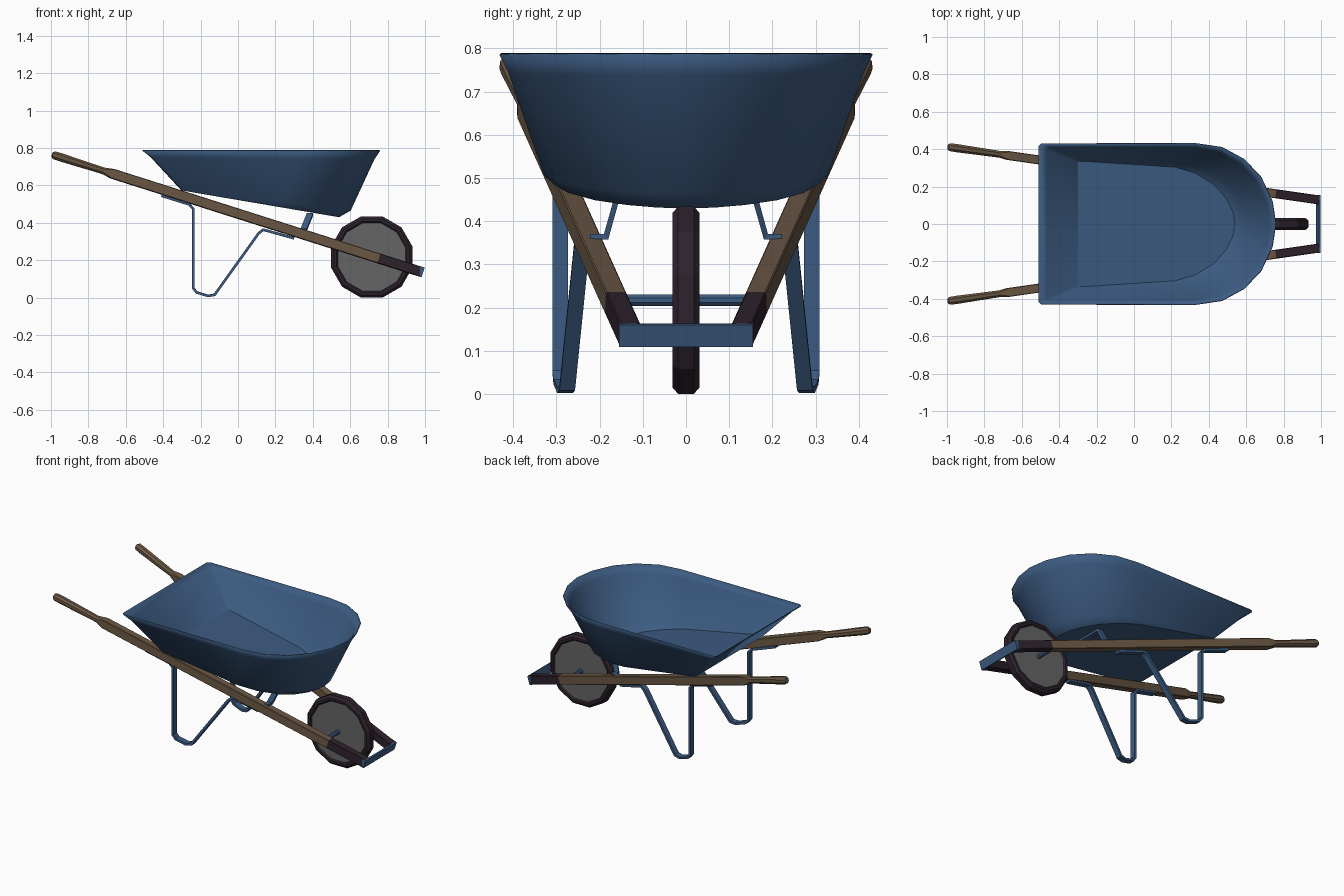
import bpy, bmesh, math
from mathutils import Vector

if "Cube" in bpy.data.objects:
    bpy.data.objects.remove(bpy.data.objects["Cube"])


def material(name, rgb):
    m = bpy.data.materials.new(name)
    m.diffuse_color = (*rgb, 1)
    m.use_nodes = True
    m.node_tree.nodes["Principled BSDF"].inputs["Base Color"].default_value = m.diffuse_color
    return m


BLUE = material("blue paint", (0.045, 0.105, 0.22))
WOOD = material("brown wood", (0.15, 0.10, 0.06))
DARK = material("dark rubber", (0.028, 0.016, 0.026))
GREY = material("grey metal", (0.13, 0.13, 0.13))


def finish(bm, name, mats):
    bmesh.ops.recalc_face_normals(bm, faces=bm.faces)
    me = bpy.data.meshes.new(name)
    bm.to_mesh(me)
    bm.free()
    for m in mats:
        me.materials.append(m)
    ob = bpy.data.objects.new(name, me)
    bpy.context.collection.objects.link(ob)
    return ob


def loft(bm, rings, caps=True, closed=False):
    """Skin a list of equal-length point rings."""
    vs = [[bm.verts.new(p) for p in r] for r in rings]
    n = len(vs[0])
    pairs = list(zip(vs, vs[1:])) + ([(vs[-1], vs[0])] if closed else [])
    for a, b in pairs:
        for i in range(n):
            j = (i + 1) % n
            bm.faces.new((a[i], a[j], b[j], b[i]))
    if caps and not closed:
        bm.faces.new(vs[0])
        bm.faces.new(vs[-1])
    return vs


def strap(name, path, across, width, thick):
    """Flat metal strap bent along a path."""
    pts = [Vector(p) for p in path]
    w = Vector(across).normalized() * width / 2
    rings = []
    for i, p in enumerate(pts):
        a = (p - pts[i - 1]).normalized() if i else None
        b = (pts[i + 1] - p).normalized() if i < len(pts) - 1 else None
        a, b = a or b, b or a
        n = (a + b).cross(w).normalized()
        miter = a.cross(w).normalized().dot(n)
        n *= thick / 2 / max(miter, 0.5)
        rings.append([p + w + n, p - w + n, p - w - n, p + w - n])
    bm = bmesh.new()
    loft(bm, rings)
    return finish(bm, name, [BLUE])


def beam_y(x):
    return 0.27 - 0.143 * x


def beam_z(x):
    return 0.665 - 0.318 * (x + 0.68)


# Long wooden handles: octagonal grip, square beam, dark front end
STATIONS = [(-0.993, .013, .013, .5), (-0.982, .021, .021, .55), (-0.95, .022, .022, .55),
            (-0.72, .018, .018, .55), (-0.67, .024, .0265, .12), (0.75, .024, .0265, .12),
            (0.98, .024, .0265, .12)]
for s, side in ((-1, "right"), (1, "left")):
    d = Vector((1, -0.143 * s, -0.318)).normalized()
    lat = d.cross((0, 0, 1)).normalized()
    up = lat.cross(d)
    rings = []
    for x, w, h, k in STATIONS:
        c = k * w
        o = Vector((x, s * beam_y(x), beam_z(x)))
        prof = [(w, h - c), (w - c, h), (c - w, h), (-w, h - c),
                (-w, c - h), (c - w, -h), (w - c, -h), (w, c - h)]
        rings.append([o + lat * u + up * v for u, v in prof])
    bm = bmesh.new()
    loft(bm, rings)
    for f in bm.faces:
        f.material_index = int(f.calc_center_median().x > 0.76)
    finish(bm, side + "_handle", [WOOD, DARK])

    # Bent leg straps under each beam
    leg = [(-0.41, 0.545), (-0.26, 0.498), (-0.24, 0.475), (-0.24, 0.052), (-0.222, 0.028),
           (-0.16, 0.009), (-0.125, 0.015), (0.11, 0.343), (0.135, 0.363), (0.30, 0.317)]
    strap(side + "_leg", [(x, s * (beam_y(x) - 0.013), z) for x, z in leg],
          (0, 1, 0), 0.036, 0.014)

# Front bracket joining the beam ends
y = 0.15
strap("front_bracket", [(0.945, y, 0.148), (0.985, y, 0.136), (0.985, -y, 0.136),
                        (0.945, -y, 0.148)], (0.3, 0, 0.95), 0.053, 0.01)

# Tray support bridging the two beams
half = [(0.35, 0.222, 0.364), (0.352, 0.185, 0.364), (0.385, 0.162, 0.446)]
strap("tray_support", half + [(x, -y, z) for x, y, z in reversed(half)],
      (1, 0, 0), 0.034, 0.013)

# Tray: rear-square, front-rounded tub with a sloping floor
RIM = [(-.51, .415), (-.495, .43), (.33, .43), (.47, .41),
       (.59, .345), (.68, .25), (.74, .12), (.758, 0)]
FLOOR = [(-.30, .33), (-.28, .337), (.22, .305), (.33, .272),
         (.43, .21), (.495, .135), (.53, .065), (.54, 0)]
columns = []
for (rx, ry), (fx, fy) in zip(RIM, FLOOR):
    rim = Vector((rx, ry, 0.787))
    base = Vector((fx, fy, 0.575 - 0.17 * (fx + 0.3)))
    w = max(0.06, (fx + 0.3) / 0.84)
    bend = base.lerp(rim, 0.28 * w)
    bend.z = base.z + 0.035 * w
    lip = bend.lerp(rim, 0.8)
    lip.z = bend.z + (rim.z - bend.z) * 0.85
    columns.append((base, bend, lip, rim))
flip = Vector((1, -1, 1))
columns += [tuple(p * flip for p in c) for c in reversed(columns[:-1])]
bm = bmesh.new()
vs = loft(bm, list(zip(*columns)), caps=False)
for f in bm.faces:
    f.smooth = True
floor = bm.faces.new(vs[0])
for e in floor.edges:
    e.smooth = False
tray = finish(bm, "tray", [BLUE])
sol = tray.modifiers.new("sheet thickness", "SOLIDIFY")
sol.thickness = 0.005
sol.offset = 0

# Wheel: tyre, disc and axle, twelve-sided
WX, WZ = 0.715, 0.217


def circle(r, y, n=12):
    return [(WX + r * math.cos(math.tau * (i + .5) / n), y,
             WZ + r * math.sin(math.tau * (i + .5) / n)) for i in range(n)]


prof = [(.188, .024), (.196, .031), (.210, .031), (.2245, .018)]
prof += [(r, -y) for r, y in reversed(prof)]
bm = bmesh.new()
loft(bm, [circle(r, y) for r, y in prof], closed=True)
finish(bm, "tyre", [DARK])
bm = bmesh.new()
loft(bm, [circle(.191, -.024), circle(.191, .024)])
finish(bm, "wheel_disc", [GREY])
bm = bmesh.new()
loft(bm, [circle(.014, -.165, 8), circle(.014, .165, 8)])
finish(bm, "axle", [BLUE])
